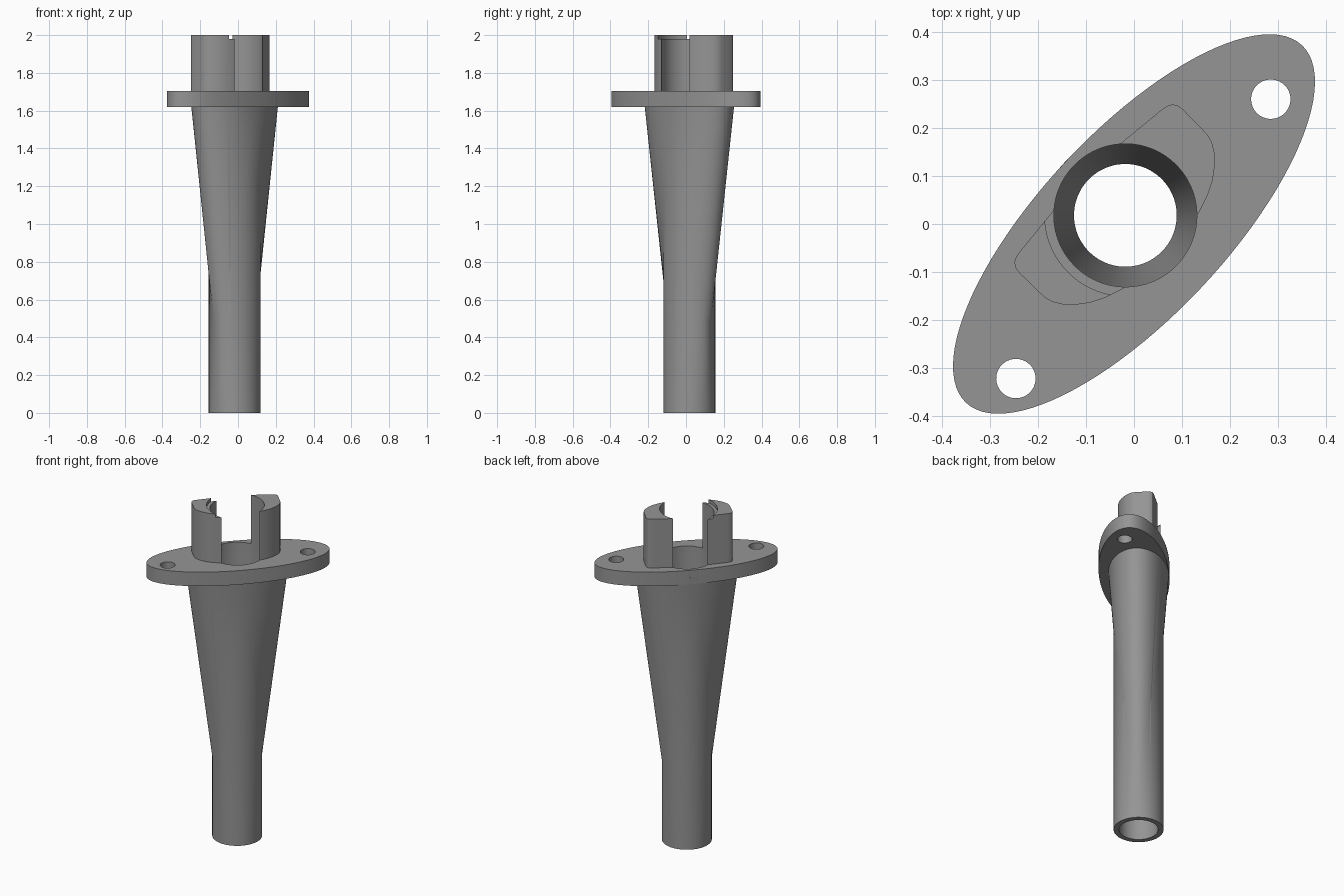
import bpy, bmesh, math
from mathutils import Vector

if "Cube" in bpy.data.objects:
    bpy.data.objects.remove(bpy.data.objects["Cube"])

CX, CY = -0.018, 0.018            # axis of the tube and bore
TILT = math.radians(46.8)         # direction of the long axis
SEG = 96

grey = bpy.data.materials.new("plain_grey")
grey.diffuse_color = (0.3, 0.3, 0.3, 1)
grey.use_nodes = True
grey.node_tree.nodes["Principled BSDF"].inputs["Base Color"].default_value = grey.diffuse_color


def ellipse(a, b, cx=CX, cy=CY, angle=TILT, n=SEG):
    """Points of a turned ellipse in plan."""
    pts = []
    for i in range(n):
        t = 2 * math.pi * i / n
        p, q = a * math.cos(t), b * math.sin(t)
        pts.append((cx + p * math.cos(angle) - q * math.sin(angle),
                    cy + p * math.sin(angle) + q * math.cos(angle)))
    return pts


def loft(name, sections):
    """Closed solid through (z, outline) sections with equal point counts."""
    bm = bmesh.new()
    rings = [[bm.verts.new((x, y, z)) for x, y in pts] for z, pts in sections]
    for low, high in zip(rings, rings[1:]):
        n = len(low)
        for i in range(n):
            j = (i + 1) % n
            bm.faces.new((low[i], low[j], high[j], high[i]))
    bm.faces.new(rings[0])
    bm.faces.new(rings[-1])
    bmesh.ops.recalc_face_normals(bm, faces=bm.faces[:])
    me = bpy.data.meshes.new(name)
    bm.to_mesh(me)
    bm.free()
    ob = bpy.data.objects.new(name, me)
    me.materials.append(grey)
    bpy.context.collection.objects.link(ob)
    return ob


def combine(target, tool, operation, keep=False):
    """Apply a boolean and drop the tool unless it is needed again."""
    mod = target.modifiers.new("bool", 'BOOLEAN')
    mod.operation, mod.object, mod.solver = operation, tool, 'EXACT'
    bpy.context.view_layer.objects.active = target
    bpy.ops.object.modifier_apply(modifier=mod.name)
    if not keep:
        bpy.data.objects.remove(tool)


def disc(r, cx=CX, cy=CY, n=SEG):
    return ellipse(r, r, cx, cy, n=n)


# Straight tube, widening oval funnel and oval flange joined into one body
body = loft("nozzle_body", [(0, disc(0.137)), (1.25, disc(0.137))])
funnel = loft("funnel", [(0.45, ellipse(0.1338, 0.0775)),
                         (1.66, ellipse(0.290, 0.168))])
flange = loft("flange", [(1.62, ellipse(0.511, 0.193, 0, 0)),
                         (1.705, ellipse(0.511, 0.193, 0, 0))])
for part in (funnel, flange):
    combine(body, part, 'UNION')

# Bolt holes through the flange
for x, y in ((0.285, 0.26), (-0.246, -0.322)):
    combine(body, loft("bolt_hole", [(1.5, disc(0.041, x, y, 48)),
                                     (1.8, disc(0.041, x, y, 48))]), 'DIFFERENCE')

# Bore: narrow below, flaring up to the prongs
bore = loft("bore", [(-0.1, disc(0.107)), (0.475, disc(0.107)),
                     (1.62, disc(0.149)), (2.1, disc(0.149))])
combine(body, bore, 'DIFFERENCE', keep=True)

# Two mirrored prongs; outline is (along, across) the diagonal
outline = [(0.05, -0.116), (0.113, -0.104), (0.15, -0.092), (0.18, -0.077),
           (0.204, -0.059), (0.224, -0.038), (0.236, -0.018), (0.24, 0.0),
           (0.241, 0.072), (0.239, 0.084), (0.233, 0.094), (0.222, 0.1),
           (0.21, 0.102), (0.05, 0.118)]
u_dir = Vector((1, 1)).normalized()
v_dir = Vector((-1, 1)).normalized()
prongs = []
for side, name in ((1, "right_prong"), (-1, "left_prong")):
    pts = [tuple(Vector((CX, CY)) + side * u * u_dir + v * v_dir)
           for u, v in outline]
    prong = loft(name, [(1.69, pts), (2.0, pts)])
    combine(prong, bore, 'DIFFERENCE', keep=True)
    prongs.append(prong)

# Shallow lip inside the top of the left prong
combine(prongs[1], loft("lip_cut", [(1.98, disc(0.168)), (2.1, disc(0.168))]),
        'DIFFERENCE')
bpy.data.objects.remove(bore)

# Smooth the curved walls, keep the edges crisp
bpy.ops.object.select_all(action='DESELECT')
for ob in [body] + prongs:
    ob.select_set(True)
bpy.context.view_layer.objects.active = body
bpy.ops.object.shade_smooth_by_angle(angle=math.radians(30))
